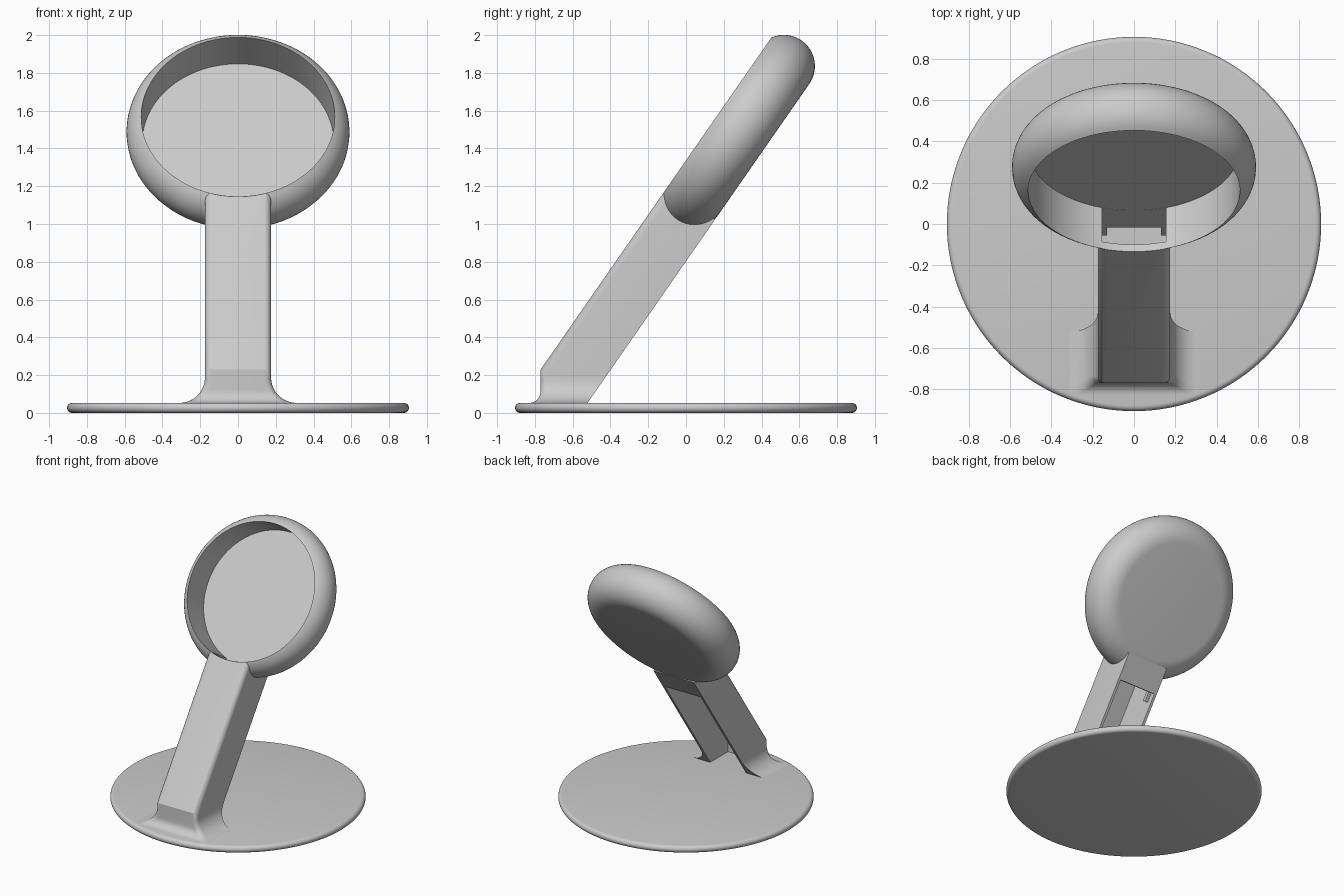
import bpy, bmesh, math
from mathutils import Vector

if "Cube" in bpy.data.objects:
    bpy.data.objects.remove(bpy.data.objects["Cube"], do_unlink=True)

# Main dimensions
TILT = math.radians(55.2)
HEAD_Y, HEAD_Z = 0.16, 1.567
THICK, FLOOR, PLATE = 0.305, 0.237, 0.04
ARM_W, SLOT_W = 0.175, 0.155
FRONT_Y, BASE_TOP = -0.77, 0.053
C, S = math.cos(TILT), math.sin(TILT)

grey = bpy.data.materials.new("light grey")
grey.use_nodes = True
grey.diffuse_color = (0.6, 0.6, 0.6, 1)
grey.node_tree.nodes["Principled BSDF"].inputs["Base Color"].default_value = (0.6, 0.6, 0.6, 1)


def slant(s, d):
    """Point s along the tilted face from the head centre, d behind that face."""
    return HEAD_Y + s * C + d * S, HEAD_Z + s * S - d * C


def slant_at_y(y, d):
    return slant((y - HEAD_Y - d * S) / C, d)


def slant_at_z(z, d):
    return slant((z - HEAD_Z + d * C) / S, d)


def make_object(name, bm):
    bmesh.ops.recalc_face_normals(bm, faces=bm.faces)
    mesh = bpy.data.meshes.new(name)
    bm.to_mesh(mesh)
    bm.free()
    mesh.materials.append(grey)
    obj = bpy.data.objects.new(name, mesh)
    bpy.context.collection.objects.link(obj)
    return obj


def lathe(name, profile, steps=128):
    bm = bmesh.new()
    verts = [bm.verts.new((r, 0, z)) for r, z in profile]
    edges = [bm.edges.new(pair) for pair in zip(verts, verts[1:])]
    bmesh.ops.spin(bm, geom=verts + edges, cent=(0, 0, 0), axis=(0, 0, 1),
                   angle=math.tau, steps=steps)
    bmesh.ops.remove_doubles(bm, verts=bm.verts, dist=0.0001)
    return make_object(name, bm)


def extrude_x(points, half):
    """Solid from a side profile of (y, z) points."""
    bm = bmesh.new()
    face = bm.faces.new([bm.verts.new((-half, y, z)) for y, z in points])
    new = bmesh.ops.extrude_face_region(bm, geom=[face])["geom"]
    bmesh.ops.translate(bm, vec=(2 * half, 0, 0),
                        verts=[v for v in new if isinstance(v, bmesh.types.BMVert)])
    return bm


def cut(obj, *cutters):
    for cutter in cutters:
        mod = obj.modifiers.new("cut", "BOOLEAN")
        mod.operation, mod.solver, mod.object = "DIFFERENCE", "EXACT", cutter
    bpy.context.view_layer.update()
    graph = bpy.context.evaluated_depsgraph_get()
    mesh = bpy.data.meshes.new_from_object(obj.evaluated_get(graph))
    obj.modifiers.clear()
    obj.data = mesh


def tilt(obj):
    obj.location = (0, HEAD_Y, HEAD_Z)
    obj.rotation_euler = (TILT, 0, 0)


# Round base with a rounded rim
edge = BASE_TOP / 2
rim = [(0.905 - edge + edge * math.cos(a), edge + edge * math.sin(a))
       for a in (math.radians(-90 + 18 * i) for i in range(11))]
base = lathe("base", [(0, 0)] + rim + [(0, BASE_TOP)])

# Dished head with a bulging outer wall
TUBE, TUBE_R = 0.165, 0.425
end = math.asin((THICK - TUBE) / TUBE)
outer = []
for i in range(21):
    a = -math.pi / 2 + (end + math.pi / 2) * i / 20
    outer.append((TUBE_R + TUBE * math.cos(a), -THICK + TUBE + TUBE * math.sin(a)))
head = lathe("head", [(0, -THICK)] + outer + [(0.507, -FLOOR), (0, -FLOOR)])
tilt(head)

# Arm with rounded front edges
arm_bm = extrude_x([(FRONT_Y, 0.02), slant_at_y(FRONT_Y, 0), slant(-0.45, 0),
                    slant(-0.45, THICK), slant_at_z(0.02, THICK)], ARM_W)
front_line = Vector((0, -S, C))
front_edges = []
for e in arm_bm.edges:
    a, b = (v.co - Vector((0, HEAD_Y, HEAD_Z)) for v in e.verts)
    on_slope = abs(a.dot(front_line)) < 0.001 and abs(b.dot(front_line)) < 0.001
    on_foot = all(abs(v.co.y - FRONT_Y) < 0.001 for v in e.verts)
    if abs(a.x - b.x) < 0.001 and (on_slope or on_foot):
        front_edges.append(e)
bmesh.ops.bevel(arm_bm, geom=front_edges, offset=0.035, segments=6,
                profile=0.5, affect="EDGES")
arm = make_object("arm", arm_bm)


# Foot flaring out onto the base
def flare(h, r):
    h = min(max(h, 0), r)
    return r - math.sqrt(r * r - (r - h) ** 2)


foot_bm = bmesh.new()
rings = []
for i in range(15):
    h = 0.135 * (i / 14) ** 2
    z = BASE_TOP + h
    w, f = ARM_W + flare(h, 0.135), FRONT_Y - flare(h, 0.06)
    back, r = slant_at_z(z, THICK)[0], 0.035
    right = [(w, back)] + [(w - r + r * math.cos(a), f + r - r * math.sin(a))
                           for a in (math.radians(15 * k) for k in range(7))]
    outline = right + [(-x, y) for x, y in reversed(right)]
    rings.append([foot_bm.verts.new((x, y, z)) for x, y in outline])
for low, high in zip(rings, rings[1:]):
    for k in range(len(low)):
        n = (k + 1) % len(low)
        foot_bm.faces.new((low[k], low[n], high[n], high[k]))
foot_bm.faces.new(rings[0])
foot_bm.faces.new(rings[-1])
foot = make_object("foot", foot_bm)

# Cable channel: open at the back of the arm, ending in a slot in the head wall
inner_y = FRONT_Y + 0.03
channel = make_object("channel_cutter", extrude_x(
    [slant(-0.42, PLATE), slant_at_y(inner_y, PLATE), (inner_y, 0.01), (-0.2, 0.01),
     slant(-0.65, 0.5), slant(-0.65, FLOOR - 0.001), slant(-0.42, FLOOR - 0.001)], SLOT_W))
dish = lathe("dish_cutter", [(0, -0.24), (0.514, -0.24), (0.514, 0.2), (0, 0.2)])
tilt(dish)
cut(head, channel)
cut(arm, channel, dish)
cut(foot, channel)
for cutter in (channel, dish):
    bpy.data.objects.remove(cutter, do_unlink=True)

# Small cable clips at the top of the channel
for side, name in ((1, "left_clip"), (-1, "right_clip")):
    bm = extrude_x([slant(-0.645, 0.237), slant(-0.72, 0.237),
                    slant(-0.72, 0.265), slant(-0.645, 0.265)], 0.014)
    bmesh.ops.translate(bm, vec=(side * 0.144, 0, 0), verts=bm.verts)
    make_object(name, bm)

# Smooth shading with sharp edges kept
bpy.ops.object.select_all(action="DESELECT")
for obj in (base, head, arm, foot):
    obj.select_set(True)
bpy.context.view_layer.objects.active = head
bpy.ops.object.shade_smooth_by_angle(angle=math.radians(30))
